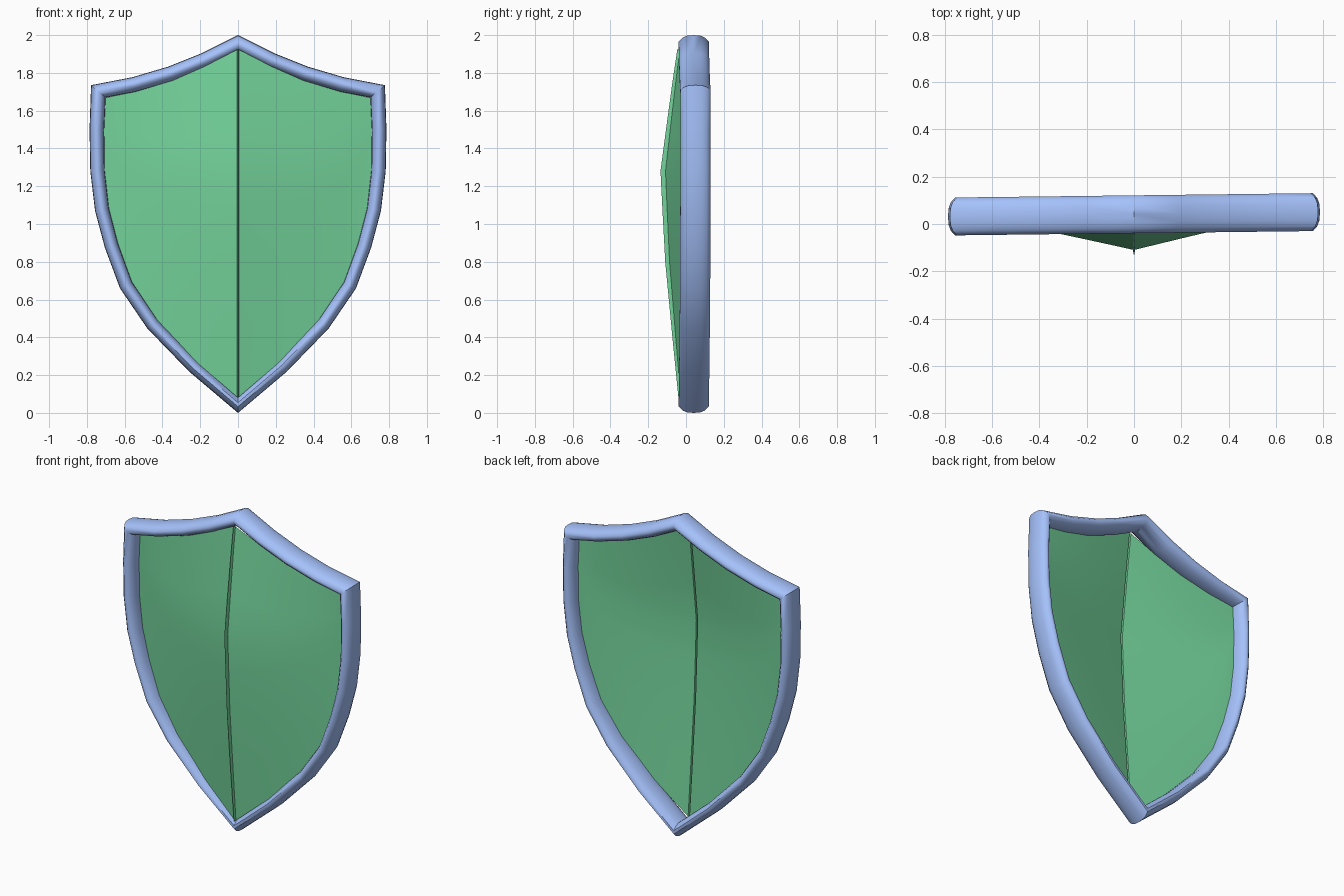
import bpy, bmesh
from mathutils import Vector

if "Cube" in bpy.data.objects:
    bpy.data.objects.remove(bpy.data.objects["Cube"])

TILT = 0.012          # the shield is turned very slightly about z


def lerp_table(table, x):
    for (x0, y0), (x1, y1) in zip(table, table[1:]):
        if x <= x1:
            return y0 + (y1 - y0) * (x - x0) / (x1 - x0)
    return table[-1][1]


def finish(bm, name, color, angle):
    bmesh.ops.recalc_face_normals(bm, faces=bm.faces)
    me = bpy.data.meshes.new(name)
    bm.to_mesh(me)
    bm.free()
    ob = bpy.data.objects.new(name, me)
    bpy.context.collection.objects.link(ob)
    mat = bpy.data.materials.new(name + "_colour")
    mat.diffuse_color = color
    mat.use_nodes = True
    mat.node_tree.nodes["Principled BSDF"].inputs["Base Color"].default_value = mat.diffuse_color
    me.materials.append(mat)
    bpy.ops.object.select_all(action='DESELECT')
    ob.select_set(True)
    bpy.context.view_layer.objects.active = ob
    bpy.ops.object.shade_smooth_by_angle(angle=angle)
    return ob


# Rim: rounded section swept with mitred corners along the outer outline
half = [(0.26, 0.22), (0.48, 0.447), (0.625, 0.66), (0.705, 0.875),
        (0.757, 1.07), (0.782, 1.28), (0.786, 1.50), (0.778, 1.735),
        (0.56, 1.777), (0.37, 1.833), (0.19, 1.905)]
outline = [(0, 0)] + half + [(0, 2.0)] + [(-x, z) for x, z in reversed(half)]
quarter = [(0, 0), (0.03, 0.035), (0.15, 0.06), (0.38, 0.08)]
front = quarter + [(1 - u, v) for u, v in reversed(quarter)]
section = front + [(u, -v) for u, v in reversed(front[1:-1])]
bm = bmesh.new()
pts = [Vector(p) for p in outline]
n = len(pts)
rings = []
for i, p in enumerate(pts):
    d0 = (p - pts[i - 1]).normalized()
    d1 = (pts[(i + 1) % n] - p).normalized()
    n0, n1 = Vector((-d0.y, d0.x)), Vector((-d1.y, d1.x))   # inward normals
    m = (n0 + n1) / (1 + n0.dot(n1))
    width = 0.067 + 0.007 * p.y
    ring = []
    for u, v in section:
        q = p + m * (u * width)
        ring.append(bm.verts.new((q.x, 0.041 + v + TILT * q.x, q.y)))
    rings.append(ring)
k = len(section)
for i in range(n):
    a, b = rings[i], rings[(i + 1) % n]
    for j in range(k):
        bm.faces.new((a[j], a[(j + 1) % k], b[(j + 1) % k], b[j]))
finish(bm, "rim", (0.38, 0.54, 0.97, 1), 0.9)

# Panel: thin sheet folded along a raised ridge, meeting the inside of the rim
EDGE_X, EDGE_Y = 0.714, 0.045
bottom = [(0, 0.08), (0.215, 0.265), (0.436, 0.49), (0.562, 0.695),
          (0.638, 0.9), (0.686, 1.09), (EDGE_X, 1.28)]
top = [(0, 1.925), (0.19, 1.828), (0.37, 1.757), (0.56, 1.70), (EDGE_X, 1.665)]
ridge = [(0.08, -0.040), (0.40, -0.072), (0.80, -0.110), (1.06, -0.124),
         (1.28, -0.135), (1.50, -0.106), (1.75, -0.072), (1.925, -0.046)]
xs = [0, 0.005, 0.1, 0.215, 0.32, 0.436, 0.562, 0.638, 0.686, EDGE_X - 0.003]
cols = [-x for x in reversed(xs[1:])] + xs
bm = bmesh.new()
grid = []
for x in cols:
    a = abs(x)
    f = 1.0 if a == 0 else 0.86 * (1 - a / EDGE_X) ** 1.08
    z0, z1 = lerp_table(bottom, a), lerp_table(top, a)
    column = []
    for rz, ry in ridge:
        t = (rz - ridge[0][0]) / (ridge[-1][0] - ridge[0][0])
        y = EDGE_Y + (ry - EDGE_Y) * f + TILT * x
        column.append(bm.verts.new((x, y, z0 + (z1 - z0) * t)))
    grid.append(column)
for c0, c1 in zip(grid, grid[1:]):
    for j in range(len(ridge) - 1):
        bm.faces.new((c0[j], c1[j], c1[j + 1], c0[j + 1]))
finish(bm, "panel", (0.17, 0.64, 0.32, 1), 0.5)
